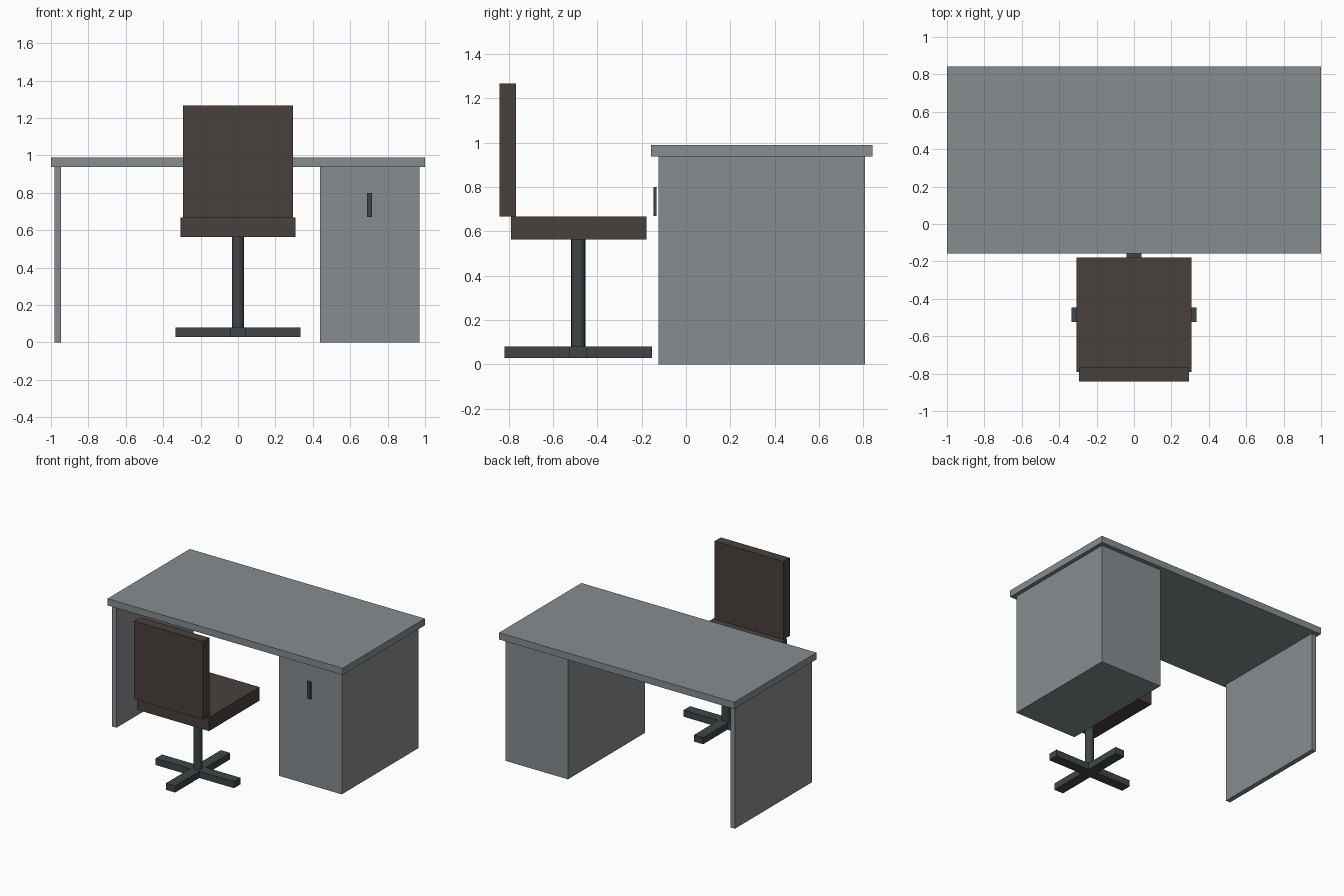
import bpy

if "Cube" in bpy.data.objects:
    bpy.data.objects.remove(bpy.data.objects["Cube"])


def material(name, rgb):
    mat = bpy.data.materials.new(name)
    mat.diffuse_color = (*rgb, 1)
    mat.use_nodes = True
    mat.node_tree.nodes["Principled BSDF"].inputs["Base Color"].default_value = mat.diffuse_color
    return mat


DESK = material("desk_grey", (0.24, 0.265, 0.28))
FABRIC = material("dark_fabric", (0.065, 0.053, 0.048))
METAL = material("dark_metal", (0.05, 0.06, 0.064))


def box(name, x, y, z, mat):
    """Box from (min, max) ranges along each axis."""
    bpy.ops.mesh.primitive_cube_add(size=1, location=[sum(r) / 2 for r in (x, y, z)])
    ob = bpy.context.object
    ob.name = name
    ob.scale = [r[1] - r[0] for r in (x, y, z)]
    bpy.ops.object.transform_apply(location=False, rotation=False, scale=True)
    ob.data.materials.append(mat)
    return ob


# Desk
DEPTH = (-0.125, 0.808)
box("desk_top", (-1, 1), (-0.157, 0.842), (0.938, 0.99), DESK)
box("side_panel", (-0.982, -0.945), DEPTH, (0, 0.938), DESK)
box("cabinet", (0.438, 0.97), DEPTH, (0, 0.938), DESK)
box("cabinet_handle", (0.69, 0.716), (-0.146, -0.132), (0.67, 0.80), METAL)

# Chair seat and backrest
box("seat", (-0.307, 0.307), (-0.79, -0.178), (0.563, 0.668), FABRIC)
box("backrest", (-0.293, 0.293), (-0.842, -0.767), (0.668, 1.268), FABRIC)

# Chair column
CY = -0.486
bpy.ops.mesh.primitive_cylinder_add(vertices=16, radius=0.032, depth=0.503,
                                    location=(0, CY, 0.3115))
column = bpy.context.object
column.name = "chair_column"
column.data.materials.append(METAL)
bpy.ops.object.shade_smooth_by_angle()

# Crossed base feet
REACH, HALF = 0.333, 0.039
box("base_foot_x", (-REACH, REACH), (CY - HALF, CY + HALF), (0.03, 0.081), METAL)
box("base_foot_y", (-HALF, HALF), (CY - REACH, CY + REACH), (0.03, 0.081), METAL)
